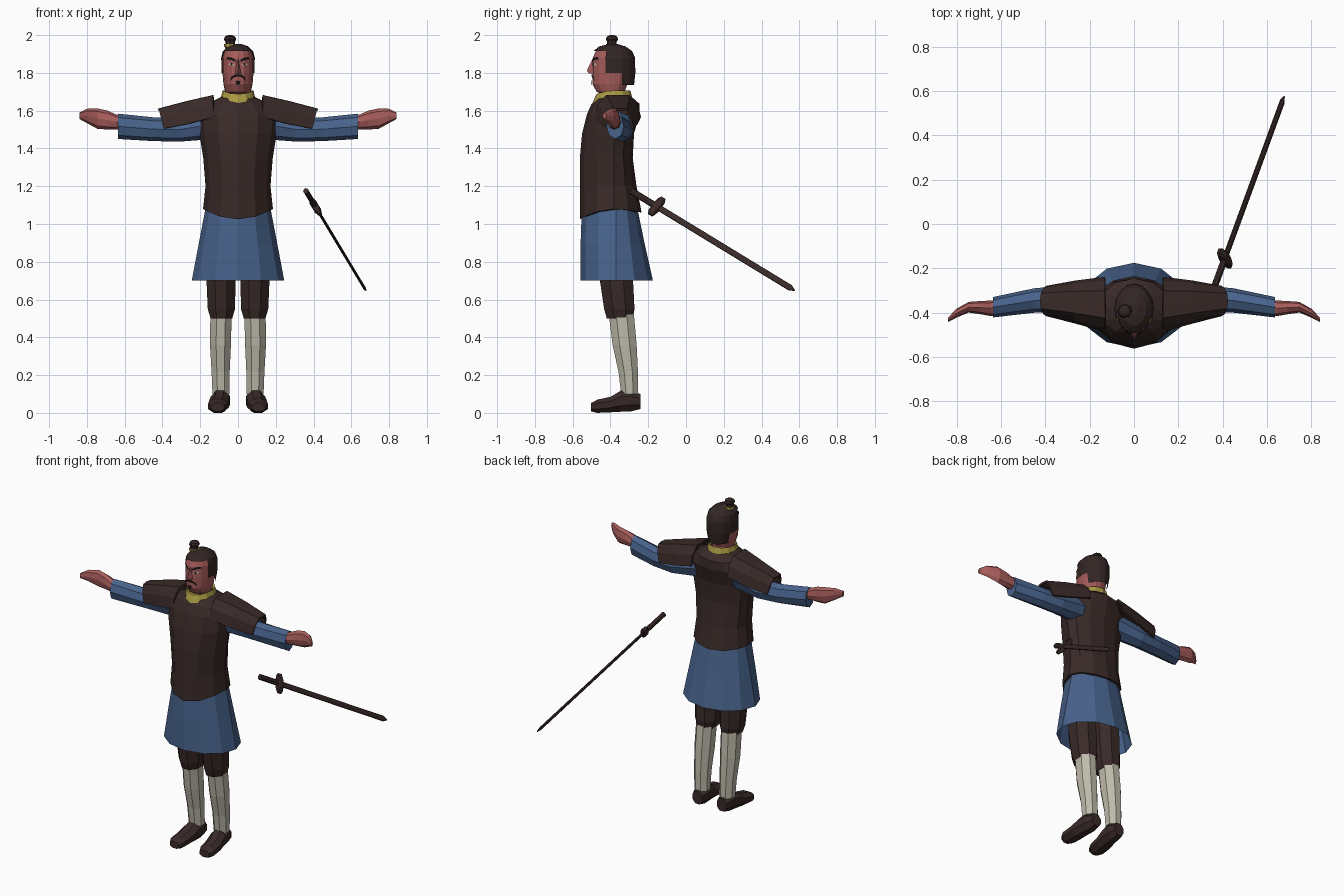
import bpy, bmesh
from math import sin, cos, pi, sqrt
from mathutils import Vector

cube = bpy.data.objects.get("Cube")
if cube:
    bpy.data.objects.remove(cube)


def material(name, r, g, b):
    lin = [(c / 255 / 12.92 if c < 11 else ((c / 255 + .055) / 1.055) ** 2.4) for c in (r, g, b)] + [1]
    m = bpy.data.materials.new(name)
    m.use_nodes = True
    m.diffuse_color = lin
    m.node_tree.nodes["Principled BSDF"].inputs["Base Color"].default_value = lin
    return m


BROWN = material("dark_leather", 57, 42, 40)
BLUE = material("blue_cloth", 72, 99, 140)
SKIN = material("skin", 165, 92, 90)
CREAM = material("cream_wrap", 190, 186, 170)
GOLD = material("gold", 170, 154, 68)
BLACK = material("black_hair", 22, 18, 18)
WHITE = material("eye_white", 215, 205, 195)
HAIR = material("brown_hair", 50, 38, 36)


def finish(name, bm, mat):
    bmesh.ops.recalc_face_normals(bm, faces=bm.faces)
    mesh = bpy.data.meshes.new(name)
    bm.to_mesh(mesh)
    bm.free()
    mesh.materials.append(mat)
    ob = bpy.data.objects.new(name, mesh)
    bpy.context.collection.objects.link(ob)
    return ob


def loft(name, rings, mat, caps=True, closed=True, drop=None):
    """Skin a list of point rings; drop deletes faces by their centre."""
    bm = bmesh.new()
    rows = [[bm.verts.new(p) for p in r] for r in rings]
    n = len(rows[0])
    for a, b in zip(rows, rows[1:]):
        for i in range(n if closed else n - 1):
            j = (i + 1) % n
            bm.faces.new((a[i], a[j], b[j], b[i]))
    if caps:
        bm.faces.new(rows[0])
        bm.faces.new(rows[-1])
    if drop:
        gone = [f for f in bm.faces if drop(f.calc_center_median())]
        bmesh.ops.delete(bm, geom=gone, context="FACES")
    return finish(name, bm, mat)


def ring(centre, u, v, n=8, turn=0.0):
    c, u, v = Vector(centre), Vector(u), Vector(v)
    return [c + u * cos(2 * pi * i / n + turn) + v * sin(2 * pi * i / n + turn) for i in range(n)]


def body_ring(z, w, front, back, mid, n=12, dip_front=0.0, dip_back=0.0):
    """Oval level ring with its own front and back depth."""
    pts = []
    for i in range(n):
        a = 2 * pi * i / n
        k = cos(a)
        y = mid + k * (front - mid) if k > 0 else mid - k * (back - mid)
        dip = dip_front * max(k, 0) ** 2 + dip_back * max(-k, 0) ** 2
        pts.append(Vector((w * sin(a), y, z - dip)))
    return pts


def flip(points, s):
    return [Vector((p[0] * s, p[1], p[2])) for p in points]


# Skirt
loft("skirt", [body_ring(z, w, f, b, -.37) for z, w, f, b in (
    (.70, .245, -.558, -.175), (.90, .207, -.558, -.22), (1.12, .165, -.55, -.265))], BLUE, caps=False)

# Tunic, with a hem that dips at front and back
torso = [body_ring(1.08, .185, -.562, -.235, -.38, dip_front=.055, dip_back=.02)]
torso += [body_ring(z, w, f, b, -.38) for z, w, f, b in (
    (1.2, .172, -.562, -.262), (1.35, .184, -.562, -.282), (1.48, .205, -.55, -.275),
    (1.58, .212, -.525, -.245), (1.635, .165, -.50, -.245), (1.675, .085, -.465, -.29))]
loft("tunic", torso, BROWN)

# Collar
loft("collar", [body_ring(1.655, .094, -.495, -.28, -.38, dip_front=.015),
                body_ring(1.707, .082, -.475, -.295, -.38, dip_front=.02),
                body_ring(1.69, .068, -.455, -.31, -.38)], GOLD, caps=False)

# Head and neck
loft("head", [body_ring(z, w, f, b, -.38, 16) for z, w, f, b in (
    (1.62, .058, -.43, -.32), (1.685, .06, -.44, -.32), (1.70, .068, -.473, -.325),
    (1.74, .077, -.495, -.31), (1.80, .082, -.495, -.29), (1.88, .082, -.493, -.29),
    (1.92, .07, -.475, -.31), (1.94, .04, -.43, -.35))], SKIN)


# Hair cap, open over the face
def over_face(c):
    return (c.z < 1.77 and c.y < -.345) or (c.z < 1.9 and c.y < -.405)


loft("hair", [body_ring(z, w, f, b, -.38, 16) for z, w, f, b in (
    (1.735, .074, -.49, -.275), (1.80, .087, -.5, -.268), (1.88, .089, -.5, -.27),
    (1.915, .08, -.49, -.285), (1.94, .055, -.46, -.32), (1.952, .02, -.41, -.36))],
    HAIR, drop=over_face).data.update()

# Topknot and its band
KNOT = (-.042, -.392)
for name, mat, prof in (
        ("topknot", HAIR, ((1.93, .026), (1.965, .025), (1.977, .033), (1.992, .027), (2.0, .012))),
        ("topknot_band", GOLD, ((1.938, .032), (1.952, .032)))):
    loft(name, [ring((*KNOT, z), (r, 0, 0), (0, r, 0)) for z, r in prof], mat)


# Face details as thin plates that follow the face
def plate(name, outline, mat, lift):
    bm = bmesh.new()
    bm.faces.new([bm.verts.new((x, -.38 - .115 * sqrt(1 - (x / .083) ** 2) - lift, z)) for x, z in outline])
    finish(name, bm, mat)


for side, s in (("left", 1), ("right", -1)):
    for part, mat, lift, pts in (
            ("eyebrow", BLACK, .004, ((.012, 1.857), (.035, 1.868), (.062, 1.872), (.055, 1.884), (.03, 1.88), (.012, 1.868))),
            ("eye", WHITE, .003, ((.018, 1.842), (.034, 1.836), (.052, 1.846), (.036, 1.854))),
            ("pupil", BLACK, .006, ((.029, 1.839), (.04, 1.839), (.04, 1.853), (.029, 1.853))),
            ("moustache", BLACK, .005, ((0, 1.782), (.022, 1.776), (.042, 1.757), (.036, 1.778), (.018, 1.792), (0, 1.793))),
            ("goatee", BLACK, .004, ((0, 1.735), (.01, 1.742), (.014, 1.756), (0, 1.76)))):
        plate(side + "_" + part, [(x * s, z) for x, z in pts], mat, lift)

# Nose wedge
loft("nose", [[(-w, -.485, z), (0, y, z), (w, -.485, z)] for z, w, y in (
    (1.87, .008, -.497), (1.812, .016, -.525), (1.797, .018, -.515))], SKIN)

for side, s in (("left", 1), ("right", -1)):
    # Sleeve and hand, lofted along the arm
    for part, mat, path in (
            ("sleeve", BLUE, ((.13, -.36, 1.53, .07, .08), (.31, -.335, 1.5, .058, .064),
                              (.45, -.345, 1.502, .055, .063), (.635, -.375, 1.517, .046, .067))),
            ("hand", SKIN, ((.6, -.375, 1.535, .035, .035), (.645, -.38, 1.54, .035, .04),
                            (.69, -.377, 1.55, .03, .05), (.745, -.375, 1.558, .024, .054),
                            (.80, -.402, 1.572, .02, .038), (.838, -.432, 1.573, .01, .018)))):
        loft(side + "_" + part, [flip(ring((x, y, z), (0, ry, 0), (0, 0, rz)), s)
                                 for x, y, z, ry, rz in path], mat)

    # Shoulder guard: open arch over the upper arm
    arch = []
    for x, y, z, ry, rz, lean in ((.13, -.362, 1.565, .118, .112, 0), (.27, -.352, 1.53, .092, .115, .01),
                                  (.422, -.347, 1.505, .063, .10, .03)):
        angles = [pi * k / 6 for k in range(7)]
        arch.append([(s * (x - lean * (1 - sin(a))), y + ry * cos(a), z + rz * min(1, 1.15 * sin(a))) for a in angles])
    guard = loft(side + "_shoulder_guard", arch, BROWN, caps=False, closed=False)
    solid = guard.modifiers.new("thickness", "SOLIDIFY")
    solid.thickness = .012
    solid.offset = 0

    # Breeches and leg wraps
    for part, mat, path in (
            ("breeches", BROWN, ((.95, .085, -.38, .08, .10), (.72, .09, -.37, .084, .096),
                                 (.55, .088, -.353, .078, .087), (.5, .088, -.35, .062, .075))),
            ("leg_wrap", CREAM, ((.52, .09, -.342, .061, .072), (.36, .093, -.325, .06, .069),
                                 (.22, .092, -.306, .052, .056), (.10, .09, -.298, .049, .049)))):
        loft(side + "_" + part, [flip(ring((x, y, z), (rx, 0, 0), (0, ry, 0), 8, pi / 8), s)
                                 for z, x, y, rx, ry in path], mat)

    # Shoe, lofted from heel to toe
    shoe = [(-.242, .088, .034, .02, .10), (-.29, .09, .048, .008, .122), (-.345, .095, .05, .006, .118),
            (-.40, .102, .052, .003, .085), (-.47, .108, .05, 0, .07), (-.503, .108, .034, .008, .052)]
    loft(side + "_shoe", [flip(ring((x, y, (lo + hi) / 2), (w * 1.08, 0, 0), (0, 0, (hi - lo) * .54), 8, pi / 8), s)
                          for y, x, w, lo, hi in shoe], BROWN)

# Sword beside the body: along runs pommel to tip, wide across the blade
start, tip = Vector((.36, -.29, 1.175)), Vector((.677, .575, .648))
along = (tip - start).normalized()
wide = Vector((along.x, 0, along.z)).normalized()
wide = (wide - along * wide.dot(along)).normalized()
thin = along.cross(wide)
length = (tip - start).length
for name, path in (
        ("sword_handle", ((0, .018, .015), (.15, .018, .015))),
        ("sword_guard", ((.145, .05, .016), (.153, .066, .02), (.178, .066, .02), (.186, .05, .016))),
        ("sword_blade", ((.17, .018, .008), (length - .03, .018, .008), (length, .004, .003)))):
    loft(name, [ring(start + along * t, wide * w, thin * h, 8, pi / 8) for t, w, h in path], BROWN)
